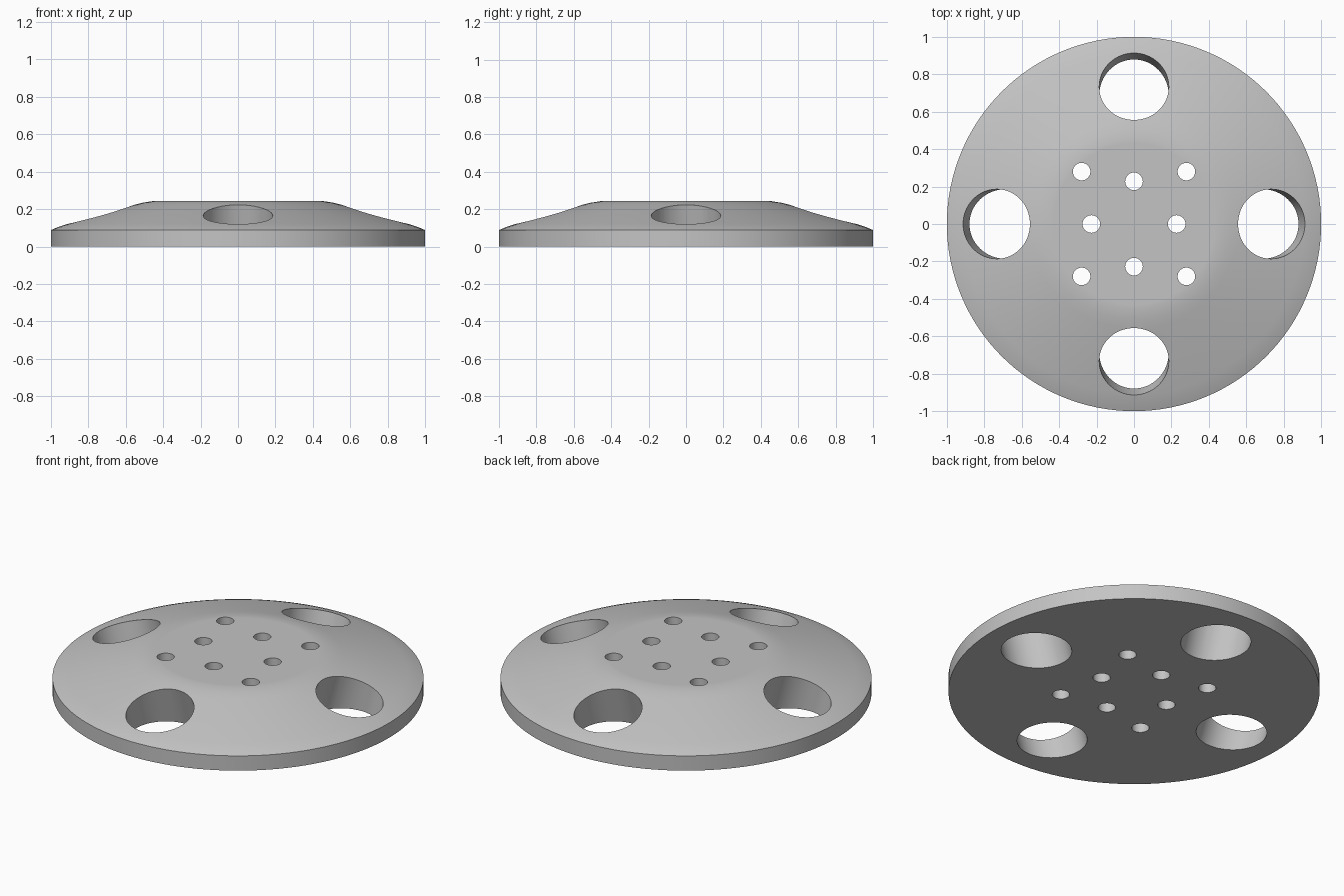
import bpy
import math
from mathutils import Matrix, Vector

cube = bpy.data.objects.get("Cube")
if cube:
    bpy.data.objects.remove(cube, do_unlink=True)

SEGMENTS = 128
TILT = math.radians(16)

# Single plain grey for the whole part
grey = bpy.data.materials.new("plain_grey")
grey.use_nodes = True
colour = (0.55, 0.55, 0.55, 1)
grey.diffuse_color = colour
grey.node_tree.nodes["Principled BSDF"].inputs["Base Color"].default_value = colour


def lathe(name, profile):
    """Revolve an open profile (radius, z) and cap its two ends."""
    verts, faces = [], []
    n = SEGMENTS
    for r, z in profile:
        for i in range(n):
            a = 2 * math.pi * i / n
            verts.append((r * math.cos(a), r * math.sin(a), z))
    for k in range(len(profile) - 1):
        for i in range(n):
            j = (i + 1) % n
            faces.append((k * n + i, k * n + j, (k + 1) * n + j, (k + 1) * n + i))
    faces.append(tuple(reversed(range(n))))
    faces.append(tuple(range((len(profile) - 1) * n, len(profile) * n)))
    mesh = bpy.data.meshes.new(name)
    mesh.from_pydata(verts, [], faces)
    mesh.materials.append(grey)
    obj = bpy.data.objects.new(name, mesh)
    bpy.context.collection.objects.link(obj)
    return obj


def drill(body, radius, position, direction, sides):
    """Cut a round hole along a direction through a point."""
    turn = Vector((0, 0, 1)).rotation_difference(Vector(direction)).to_matrix().to_4x4()
    bpy.ops.mesh.primitive_cylinder_add(vertices=sides, radius=radius, depth=1.2)
    cutter = bpy.context.object
    cutter.name = "hole_cutter"
    cutter.hide_render = True
    cutter.data.materials.append(grey)
    cutter.matrix_world = Matrix.Translation(position) @ turn
    cut = body.modifiers.new("hole", 'BOOLEAN')
    cut.operation = 'DIFFERENCE'
    cut.solver = 'EXACT'
    cut.object = cutter
    bpy.ops.object.select_all(action='DESELECT')
    body.select_set(True)
    bpy.context.view_layer.objects.active = body
    bpy.ops.object.modifier_apply(modifier=cut.name)
    bpy.data.objects.remove(cutter, do_unlink=True)


# Disc with a straight rim, sloping shoulder and flat centre
disc = lathe("domed_disc", [
    (1.0, 0), (1.0, 0.088), (0.96, 0.105), (0.91, 0.121),
    (0.56, 0.222), (0.51, 0.234), (0.455, 0.243), (0.43, 0.243)])

for q in range(4):
    a = q * math.pi / 2
    c, s = math.cos(a), math.sin(a)
    # Large hole square to the slope
    drill(disc, 0.186, (0.735 * c, 0.735 * s, 0.172),
          (math.sin(TILT) * c, math.sin(TILT) * s, math.cos(TILT)), 64)
    # Inner small hole
    drill(disc, 0.047, (0.228 * c, 0.228 * s, 0.1), (0, 0, 1), 32)
    # Outer small hole on the diagonal
    b = a + math.pi / 4
    drill(disc, 0.047, (0.396 * math.cos(b), 0.396 * math.sin(b), 0.1), (0, 0, 1), 32)

# Smooth curved faces, crisp edges
bpy.ops.object.select_all(action='DESELECT')
disc.select_set(True)
bpy.context.view_layer.objects.active = disc
bpy.ops.object.shade_smooth_by_angle(angle=math.radians(30))
